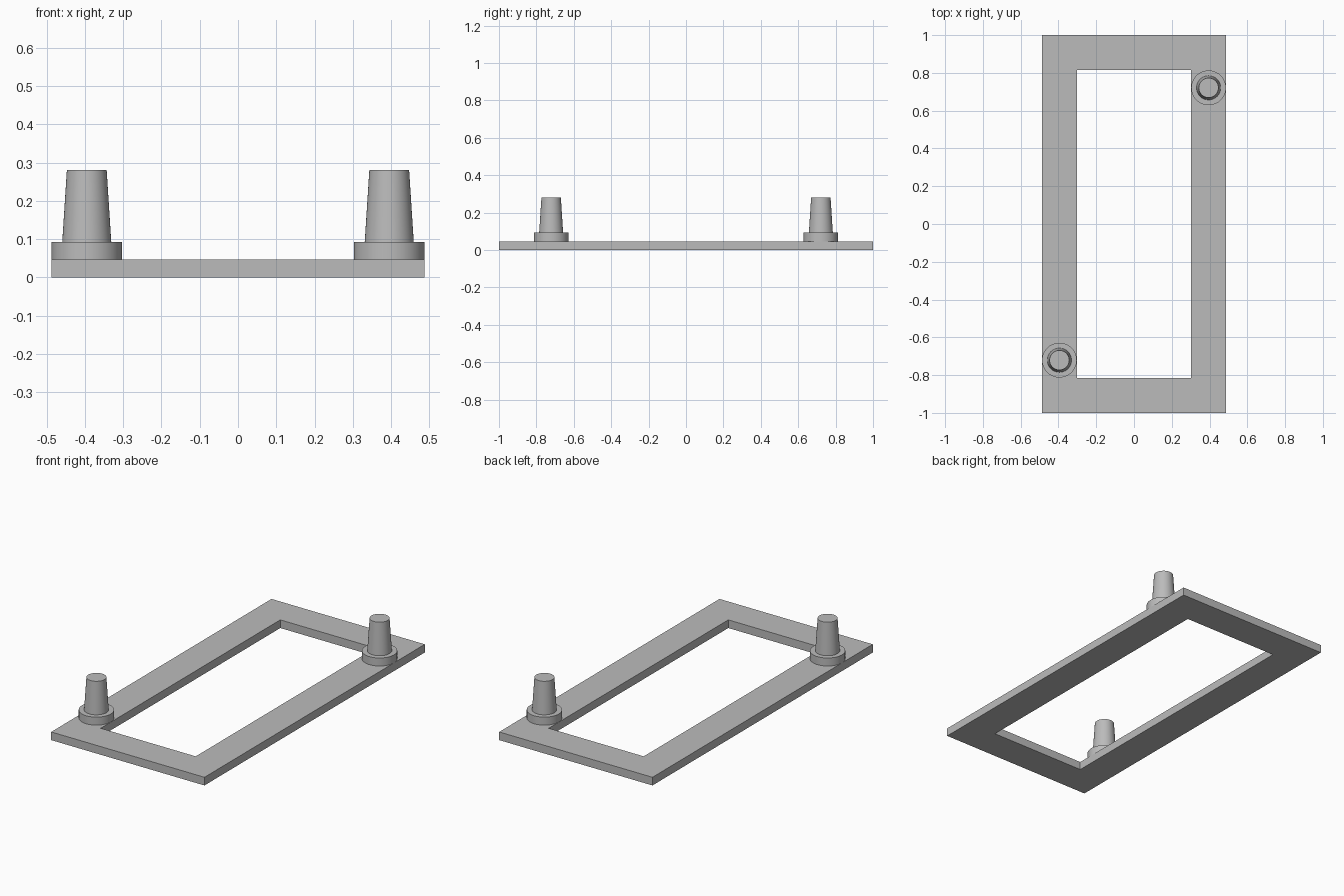
import bpy
import bmesh
from mathutils import Matrix

cube = bpy.data.objects.get("Cube")
if cube:
    bpy.data.objects.remove(cube, do_unlink=True)

HALF_X, HALF_Y = 0.487, 1.0
BORDER = 0.185
PLATE_TOP, COLLAR_TOP, PEG_TOP = 0.047, 0.093, 0.28

grey = bpy.data.materials.new("plain_grey")
grey.use_nodes = True
grey.diffuse_color = (0.5, 0.5, 0.5, 1)
grey.node_tree.nodes["Principled BSDF"].inputs["Base Color"].default_value = grey.diffuse_color


def add_object(name, bm):
    bmesh.ops.recalc_face_normals(bm, faces=bm.faces)
    mesh = bpy.data.meshes.new(name)
    bm.to_mesh(mesh)
    bm.free()
    mesh.materials.append(grey)
    obj = bpy.data.objects.new(name, mesh)
    bpy.context.collection.objects.link(obj)
    return obj


def add_round(name, x, y, z0, z1, r0, r1):
    bm = bmesh.new()
    bmesh.ops.create_cone(bm, cap_ends=True, segments=64, radius1=r0, radius2=r1,
                          depth=z1 - z0, matrix=Matrix.Translation((x, y, (z0 + z1) / 2)))
    obj = add_object(name, bm)
    bpy.ops.object.select_all(action="DESELECT")
    obj.select_set(True)
    bpy.context.view_layer.objects.active = obj
    bpy.ops.object.shade_smooth_by_angle()


# Rectangular frame: two concentric loops joined by mitred faces, then extruded
bm = bmesh.new()
corners = [(-1, -1), (1, -1), (1, 1), (-1, 1)]
outer = [bm.verts.new((sx * HALF_X, sy * HALF_Y, 0)) for sx, sy in corners]
inner = [bm.verts.new((sx * (HALF_X - BORDER), sy * (HALF_Y - BORDER), 0)) for sx, sy in corners]
for i in range(4):
    j = (i + 1) % 4
    bm.faces.new((outer[i], outer[j], inner[j], inner[i]))
raised = bmesh.ops.extrude_face_region(bm, geom=bm.faces[:], use_keep_orig=True)
bmesh.ops.translate(bm, vec=(0, 0, PLATE_TOP),
                    verts=[g for g in raised["geom"] if isinstance(g, bmesh.types.BMVert)])
add_object("frame", bm)

# Tapered pegs on collars at two opposite corners
for name, s in (("back_left", 1), ("front_right", -1)):
    x, y = s * 0.395, s * 0.721
    add_round(name + "_collar", x, y, PLATE_TOP, COLLAR_TOP, 0.092, 0.092)
    add_round(name + "_peg", x, y, COLLAR_TOP, PEG_TOP, 0.064, 0.052)
